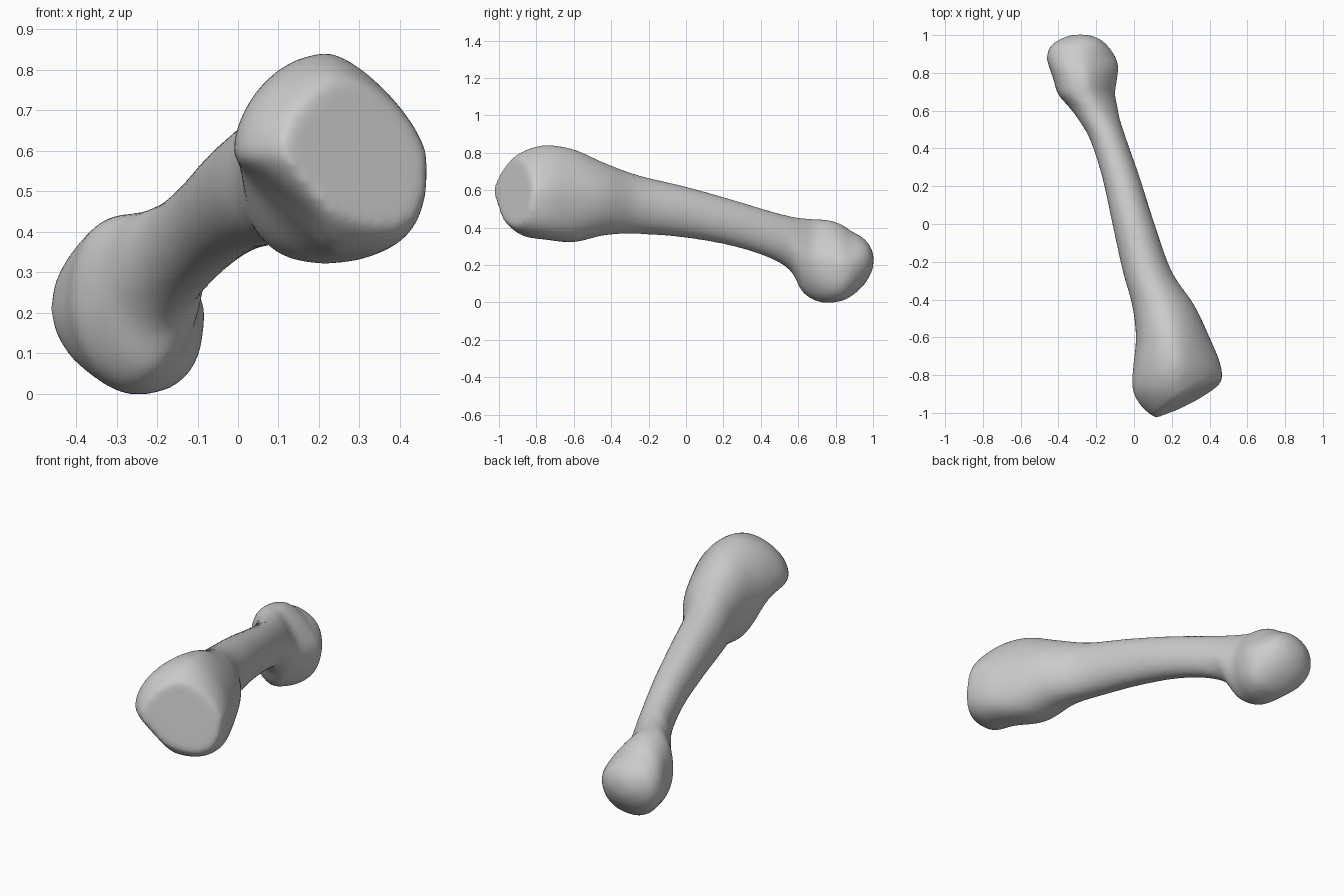
import bpy
import bmesh
import math
from mathutils import Vector

if "Cube" in bpy.data.objects:
    bpy.data.objects.remove(bpy.data.objects["Cube"], do_unlink=True)

# Cross-sections along the bone: y, side limits, height limits, and the
# roundness of the corners (upper right, upper left, lower left, lower right)
BASE = [
    (-1.03, .11, .33, .52, .67, 1.6, 2, 1.3, 2),
    (-.96, .03, .42, .42, .745, 1.5, 2, 1, 2.3),
    (-.87, -.012, .465, .355, .81, 1.4, 2, .95, 2.8),
    (-.75, -.005, .46, .335, .842, 1.4, 2, 1.35, 3),
    (-.6, .01, .40, .322, .82, 1.5, 2, 2.4, 2.6),
    (-.43, -.01, .32, .36, .745, 1.7, 2, 2.3, 2.2),
]
SHAFT = [
    (-.25, -.06, .20, .365, .68, 1.9, 2, 2, 2),
    (0, -.115, .11, .345, .62, 2, 2, 2, 2),
    (.25, -.17, .03, .30, .55, 2, 2, 2, 2),
    (.45, -.235, -.04, .235, .49, 2, 2, 2, 2),
]
HEAD = [
    (.56, -.30, -.075, .165, .462, 1.9, 2.2, 2, 1.7),
    (.62, -.345, -.085, .055, .452, 1.7, 2.3, 1.9, 1.5),
    (.69, -.405, -.10, .008, .447, 1.5, 2.4, 1.8, 1.9),
    (.76, -.425, -.09, -.003, .442, 1.4, 2.3, 1.8, 2.6),
    (.83, -.45, -.083, .007, .42, 1.35, 2.2, 1.8, 2.9),
    (.88, -.463, -.095, .03, .385, 1.4, 2.2, 1.9, 2.6),
    (.94, -.445, -.135, .08, .352, 1.7, 2.2, 2, 2.3),
    (.98, -.39, -.18, .135, .31, 2, 2, 2, 2),
    (1.003, -.33, -.24, .19, .26, 2, 2, 2, 2),
]
SIDES, STEPS = 48, 6


def spline(a, b, c, d, t):
    """Smooth blend of four neighbouring cross-sections."""
    def mix(p, q, r, s):
        return q + t / 2 * (r - p + t * (2*p - 5*q + 4*r - s + t * (3*(q - r) + s - p)))
    return [mix(*v) for v in zip(a, b, c, d)]


def ring(section):
    """Closed outline whose four corners each have their own roundness."""
    y, x0, x1, z0, z1, *corners = section
    points = []
    for i in range(SIDES):
        power = 2 / corners[i * 4 // SIDES]
        angle = math.tau * i / SIDES
        c, s = math.cos(angle), math.sin(angle)
        x = math.copysign(abs(c) ** power, c) * (x1 - x0) / 2
        z = math.copysign(abs(s) ** power, s) * (z1 - z0) / 2
        points.append(Vector(((x0 + x1) / 2 + x, y, (z0 + z1) / 2 + z)))
    return points


# Loft the sections into one closed body
keys = BASE + SHAFT + HEAD
keys = [keys[0]] + keys + [keys[-1]]
sections = [spline(*keys[i:i + 4], k / STEPS)
            for i in range(len(keys) - 3) for k in range(STEPS)]
sections.append(keys[-1])

bm = bmesh.new()
rings = [[bm.verts.new(p) for p in ring(s)] for s in sections]
for lower, upper in zip(rings, rings[1:]):
    for i in range(SIDES):
        j = (i + 1) % SIDES
        bm.faces.new((lower[i], lower[j], upper[j], upper[i]))
bm.faces.new(rings[0])
bm.faces.new(rings[-1])

# Slanted flat joint face at the front
bmesh.ops.bisect_plane(
    bm, geom=bm.verts[:] + bm.edges[:] + bm.faces[:],
    plane_co=(.14, -1.015, .6), plane_no=(.6, -1, .2), clear_outer=True)
bmesh.ops.holes_fill(bm, edges=[e for e in bm.edges if e.is_boundary], sides=0)
bmesh.ops.triangulate(bm, faces=[f for f in bm.faces if len(f.verts) > 4])
bmesh.ops.recalc_face_normals(bm, faces=bm.faces)
mesh = bpy.data.meshes.new("bone")
bm.to_mesh(mesh)
bm.free()
bone = bpy.data.objects.new("bone", mesh)
bpy.context.collection.objects.link(bone)

# Even out the surface and soften the rims
remesh = bone.modifiers.new("even_surface", "REMESH")
remesh.mode = "VOXEL"
remesh.voxel_size = .014
remesh.use_smooth_shade = True
soften = bone.modifiers.new("soften", "SMOOTH")
soften.factor = .5
soften.iterations = 18

# Plain grey surface
grey = bpy.data.materials.new("bone_grey")
grey.use_nodes = True
colour = (.6, .6, .6, 1)
grey.diffuse_color = colour
grey.node_tree.nodes["Principled BSDF"].inputs["Base Color"].default_value = colour
mesh.materials.append(grey)
